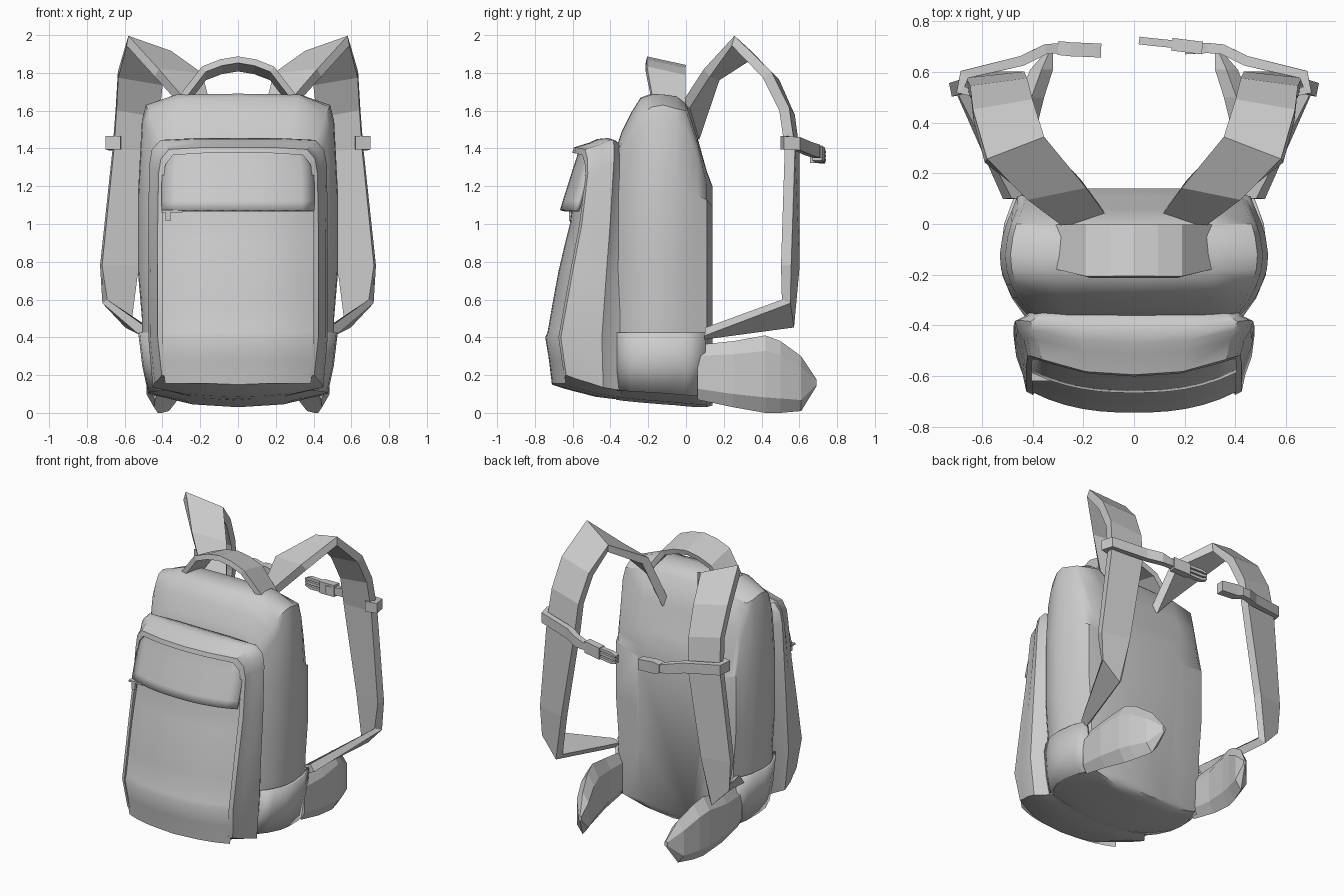
import bpy, bmesh, math

if "Cube" in bpy.data.objects:
    bpy.data.objects.remove(bpy.data.objects["Cube"])


def finish(name, verts, faces, smooth=None, thick=0, mirror=False, offset=0):
    me = bpy.data.meshes.new(name)
    me.from_pydata(verts, [], faces)
    bm = bmesh.new()
    bm.from_mesh(me)
    bmesh.ops.recalc_face_normals(bm, faces=bm.faces)
    bm.to_mesh(me)
    bm.free()
    if smooth:
        me.polygons.foreach_set("use_smooth", [True] * len(me.polygons))
        me.set_sharp_from_angle(angle=math.radians(smooth))
    ob = bpy.data.objects.new(name, me)
    bpy.context.collection.objects.link(ob)
    if thick:
        s = ob.modifiers.new("Thickness", 'SOLIDIFY')
        s.thickness, s.offset = thick, offset
    if mirror:
        ob.modifiers.new("Mirror", 'MIRROR').use_mirror_merge = False
    return ob


def grid(name, rows, **kw):
    n = len(rows[0])
    faces = [(i * n + j, i * n + j + 1, (i + 1) * n + j + 1, (i + 1) * n + j)
             for i in range(len(rows) - 1) for j in range(n - 1)]
    return finish(name, [p for r in rows for p in r], faces, **kw)


def loft(name, rings, caps=(True, True), **kw):
    n = len(rings[0])
    faces = [(i * n + j, i * n + (j + 1) % n, (i + 1) * n + (j + 1) % n, (i + 1) * n + j)
             for i in range(len(rings) - 1) for j in range(n)]
    if caps[0]:
        faces.append(tuple(range(n)))
    if caps[1]:
        faces.append(tuple(range(len(rings) * n - n, len(rings) * n)))
    return finish(name, [p for r in rings for p in r], faces, **kw)


def box(name, c, s):
    x, y, z = (v / 2 for v in s)
    rings = [[(c[0] + dx, c[1] + a * y, c[2] + b * z) for a, b in ((-1, -1), (1, -1), (1, 1), (-1, 1))]
             for dx in (-x, x)]
    return loft(name, rings)


def both_sides(half):
    # half outline runs from bottom centre to top centre
    return half + [(-x, z) for x, z in reversed(half[1:-1])]


def interp(table, v):
    for (a, p), (b, q) in zip(table, table[1:]):
        if v <= b:
            return p + (q - p) * max(0, (v - a) / (b - a))
    return table[-1][1]


# Main compartment: outlines stacked from front to back (y, half width, edge z, top z, bottom z)
rings = []
for y, w, edge, top, bot in [(-.37, .41, 1.36, 1.40, .07), (-.34, .44, 1.43, 1.49, .065),
                             (-.29, .48, 1.51, 1.59, .06), (-.24, .505, 1.58, 1.67, .055),
                             (-.18, .525, 1.62, 1.69, .05), (-.12, .53, 1.63, 1.69, .045),
                             (-.05, .52, 1.61, 1.68, .04), (0, .505, 1.60, 1.64, .035),
                             (.06, .48, 1.43, 1.46, .03), (.11, .46, 1.21, 1.28, .03),
                             (.14, .28, 1.17, 1.20, .04)]:
    half = [(0, bot), (.5 * w, bot + .015), (.89 * w, bot + .06), (.96 * w, .4), (.96 * w, .5), (w, .75),
            (w, min(1.15, edge - .08)), (.96 * w, edge - .08), (.92 * w, edge), (.62 * w, top - .005), (0, top)]
    rings.append([(x, y, z) for x, z in both_sides(half)])
loft("main_compartment", rings, smooth=40)

# Front pocket: its front face is a bulged, leaning surface with a brow along the top
FRONT = [(.1, -.70), (.15, -.71), (.4, -.74), (.75, -.675), (1.0, -.625), (1.07, -.62), (1.38, -.56), (1.45, -.54)]


def front_y(x, z):
    return interp(FRONT, z) + .09 * (abs(x) / .42) ** 2.5


BROW = [(0, 0), (.2, 0), (.4, -.015), (1.2, -.02), (1.36, -.04), (1.45, -.045)]
rings = []
for t, w, top, bot, push in [(0, .41, 1.40, .07, 0), (.15, .43, 1.44, .075, 0), (.38, .475, 1.455, .085, 0),
                             (.65, .465, 1.45, .11, 0), (.85, .44, 1.43, .13, 0),
                             (1, .425, 1.405, .15, 1), (1, .40, 1.375, .16, 1), (1, .40, 1.375, .16, -.7)]:
    half = [(0, bot), (.3 * w, bot + .005), (.6 * w, bot + .015), (.95 * w, bot + .05), (w, .4), (w, .75), (w, 1.0),
            (.99 * w, top - .14), (.96 * w, top - .06), (.86 * w, top - .01), (.45 * w, top), (0, top)]
    rings.append([(x, -.34 + t * (front_y(x, z) + push * interp(BROW, z) + .34), z) for x, z in both_sides(half)])
loft("front_pocket", rings, caps=(True, False), smooth=40)


def panel(name, rows, **kw):
    # rows of (z, half width, forward push)
    xs = [i / 6 for i in range(-6, 7)]
    return grid(name, [[(x * w, front_y(x * w, z) - p, z) for x in xs] for z, w, p in rows], **kw)


panel("pocket_panel", [(.155, .385, 0), (.28, .405, 0), (.4, .405, .005), (.43, .405, -.002), (.6, .405, 0),
                       (.75, .405, 0), (.9, .405, -.005), (1.0, .405, -.01), (1.1, .405, -.01), (1.3, .40, -.01),
                       (1.385, .35, -.01)], smooth=40)
panel("pocket_flap", [(1.07, .40, .035), (1.12, .40, .03), (1.2, .40, .02), (1.3, .395, .008),
                      (1.36, .375, 0), (1.385, .35, 0)], smooth=40, thick=.025)

# Zip slider and pull tab
box("zip_slider", (-.35, -.60, 1.068), (.11, .04, .012))
box("zip_pull", (-.37, -.61, 1.04), (.025, .02, .05))

# Side pouches at the base
grid("side_pouch", [[(x * .90, y, b), (x * .96, y, .25), (x, y, .425)] for y, x, b in
                    [(-.36, .425, .12), (-.29, .475, .115), (-.2, .513, .11), (-.12, .52, .105),
                     (0, .505, .095), (.10, .468, .085)]], thick=.016, mirror=True, smooth=40)

# Hip belt wings: outline with a thicker middle (y, x, low z, high z, half thickness)
rings = []
for y, x, lo, hi, d in [(.06, .44, .07, .36, .03), (.25, .445, .03, .38, .04), (.42, .425, 0, .41, .05),
                        (.5, .405, 0, .38, .05), (.61, .365, .01, .30, .045), (.69, .33, .14, .18, .01)]:
    m = (lo + hi) / 2
    q = (hi - lo) * .3
    rings.append([(x, y, lo), (x + d, y, m - q), (x + d, y, m + q), (x, y, hi), (x - d, y, m + q), (x - d, y, m - q)])
loft("hip_belt", rings, mirror=True)

# Shoulder straps: outer and inner edge pairs
grid("shoulder_strap", [
    [(.28, 0, 1.63), (.12, .05, 1.46)],
    [(.43, .11, 1.80), (.20, .16, 1.78)],
    [(.585, .25, 1.97), (.36, .34, 1.89)],
    [(.635, .43, 1.79), (.40, .47, 1.75)],
    [(.645, .52, 1.61), (.42, .55, 1.57)],
    [(.66, .55, 1.40), (.43, .575, 1.38)],
    [(.725, .53, .78), (.53, .575, .78)],
    [(.705, .53, .59), (.58, .56, .47)],
    [(.50, .10, .43), (.455, .10, .41)]], thick=.055, mirror=True)

# Grab handle
arch = [(-.30, 1.665), (-.18, 1.82), (-.09, 1.855), (0, 1.87)]
arch += [(-x, z) for x, z in reversed(arch[:-1])]
grid("grab_handle", [[(x, -.18 - .03 * (z > 1.7), z), (x, -.005, z - .045)] for x, z in arch], thick=.035)


# Chest strap with a two-part buckle
def chest(name, side, pts, thick):
    grid(name, [[(side * x, y, z - h), (side * x, y, z + h)] for x, y, z, h in pts], thick=thick)


web = [(.62, .52, 1.43, .035), (.685, .53, 1.43, .035), (.67, .59, 1.425, .035), (.44, .645, 1.40, .035),
       (.35, .69, 1.385, .035), (.29, .695, 1.375, .025)]
chest("chest_strap_right", 1, web + [(.2, .69, 1.37, .025)], .04)
chest("chest_strap_left", -1, web, .04)
chest("buckle_socket", -1, [(.30, .695, 1.375, .03), (.25, .69, 1.37, .04), (.13, .685, 1.36, .036)], .055)
chest("buckle_base", 1, [(.27, .695, 1.375, .04), (.15, .71, 1.365, .04)], .05)
for k in (-1, 0, 1):
    chest("buckle_prong", 1, [(.16, .71, 1.365 + .028 * k, .009), (.06, .72, 1.36 + .03 * k, .01),
                              (.02, .725, 1.36 + .02 * k, .007)], .03)
